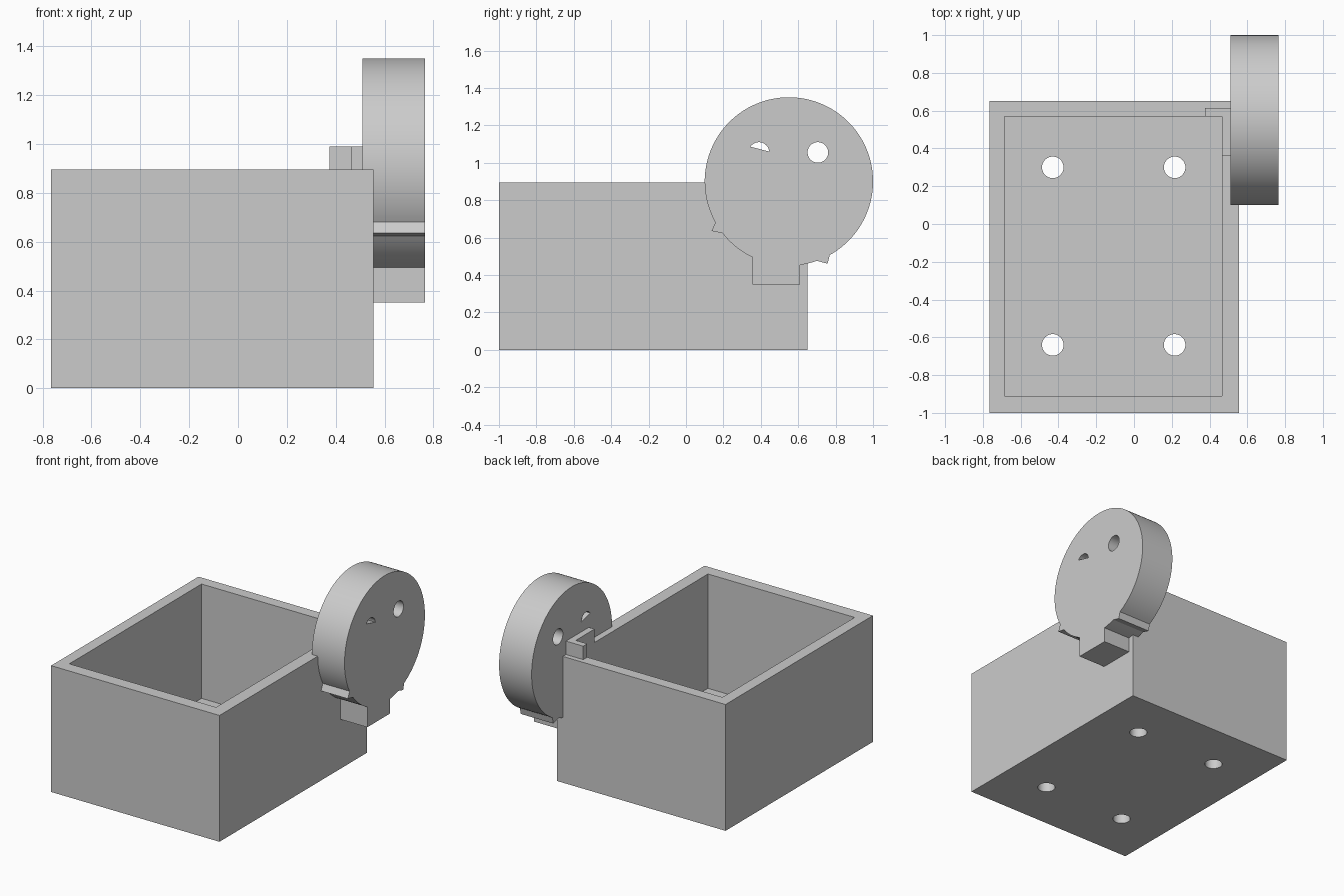
import bpy
from math import radians, cos, sin
from mathutils import Euler

cube = bpy.data.objects.get("Cube")
if cube:
    bpy.data.objects.remove(cube, do_unlink=True)

grey = bpy.data.materials.new("plain grey")
grey.use_nodes = True
grey.diffuse_color = (0.6, 0.6, 0.6, 1)
grey.node_tree.nodes["Principled BSDF"].inputs["Base Color"].default_value = (0.6, 0.6, 0.6, 1)


def arc(cx, cy, r, start, end, n):
    """Points on a circle between two angles in degrees."""
    angles = [radians(start + (end - start) * i / n) for i in range(n + 1)]
    return [(cx + r * cos(a), cy + r * sin(a)) for a in angles]


def circle(cx, cy, r, n=48):
    return arc(cx, cy, r, 0, 360, n)[:-1]


def plate(name, loops, low, high, sideways=False):
    """Extrude an outline with holes along z, or along x when sideways."""
    curve = bpy.data.curves.new(name, "CURVE")
    curve.dimensions = "2D"
    curve.fill_mode = "BOTH"
    curve.extrude = (high - low) / 2
    for loop in loops:
        spline = curve.splines.new("POLY")
        spline.points.add(len(loop) - 1)
        for point, (u, v) in zip(spline.points, loop):
            point.co = (u, v, 0, 1)
        spline.use_cyclic_u = True
    obj = bpy.data.objects.new(name, curve)
    bpy.context.collection.objects.link(obj)
    middle = (low + high) / 2
    if sideways:
        obj.rotation_euler = Euler((radians(90), 0, radians(90)))
        obj.location.x = middle
    else:
        obj.location.z = middle
    select(obj)
    bpy.ops.object.convert(target="MESH")
    obj = bpy.context.object
    obj.name = name
    weld = obj.modifiers.new("weld", "WELD")
    weld.merge_threshold = 0.0001
    bpy.ops.object.modifier_apply(modifier="weld")
    bpy.ops.object.mode_set(mode="EDIT")
    bpy.ops.mesh.select_all(action="SELECT")
    bpy.ops.mesh.normals_make_consistent(inside=False)
    bpy.ops.object.mode_set(mode="OBJECT")
    obj.data.materials.clear()
    obj.data.materials.append(grey)
    return obj


def select(obj):
    bpy.ops.object.select_all(action="DESELECT")
    obj.select_set(True)
    bpy.context.view_layer.objects.active = obj


def rect(x0, x1, y0, y1):
    return [(x0, y0), (x1, y0), (x1, y1), (x0, y1)]


# Planter box with drain holes, hollowed from above
drains = [circle(x, y, 0.057) for x in (-0.43, 0.215) for y in (-0.64, 0.3)]
box = plate("planter_box", [rect(-0.765, 0.555, -1, 0.65)] + drains, 0, 0.895)
cavity = plate("cavity_cutter", [rect(-0.685, 0.465, -0.91, 0.57)], 0.085, 1.2)
select(box)
cut = box.modifiers.new("hollow", "BOOLEAN")
cut.object = cavity
cut.operation = "DIFFERENCE"
cut.solver = "EXACT"
bpy.ops.object.modifier_apply(modifier="hollow")
bpy.data.objects.remove(cavity, do_unlink=True)

# Round face with two small ears, a square neck, an open eye and a winking eye
cy, cz, r = 0.55, 0.9, 0.45
outline = arc(cy, cz, r, 299, 569.2, 96)
outline += [(0.137, 0.635)] + arc(cy, cz, r, 217.9, 244.3, 10)
outline += [(0.355, 0.35), (0.61, 0.35)] + arc(cy, cz, r, 277.7, 289.5, 5)
outline += [(0.757, 0.46)]
open_eye = circle(0.705, 1.055, 0.055)
winking_eye = arc(0.39, 1.055, 0.055, 5, 146, 24)
face = plate("round_face", [outline, open_eye, winking_eye], 0.51, 0.765, sideways=True)

# Corner hook resting on the rim
hook_outline = [(0.465, 0.36), (0.51, 0.36), (0.51, 0.615),
                (0.375, 0.615), (0.375, 0.57), (0.465, 0.57)]
hook = plate("corner_hook", [hook_outline], 0.895, 0.99)

for obj in (box, face, hook):
    select(obj)
    bpy.ops.object.shade_smooth_by_angle(angle=radians(25))
